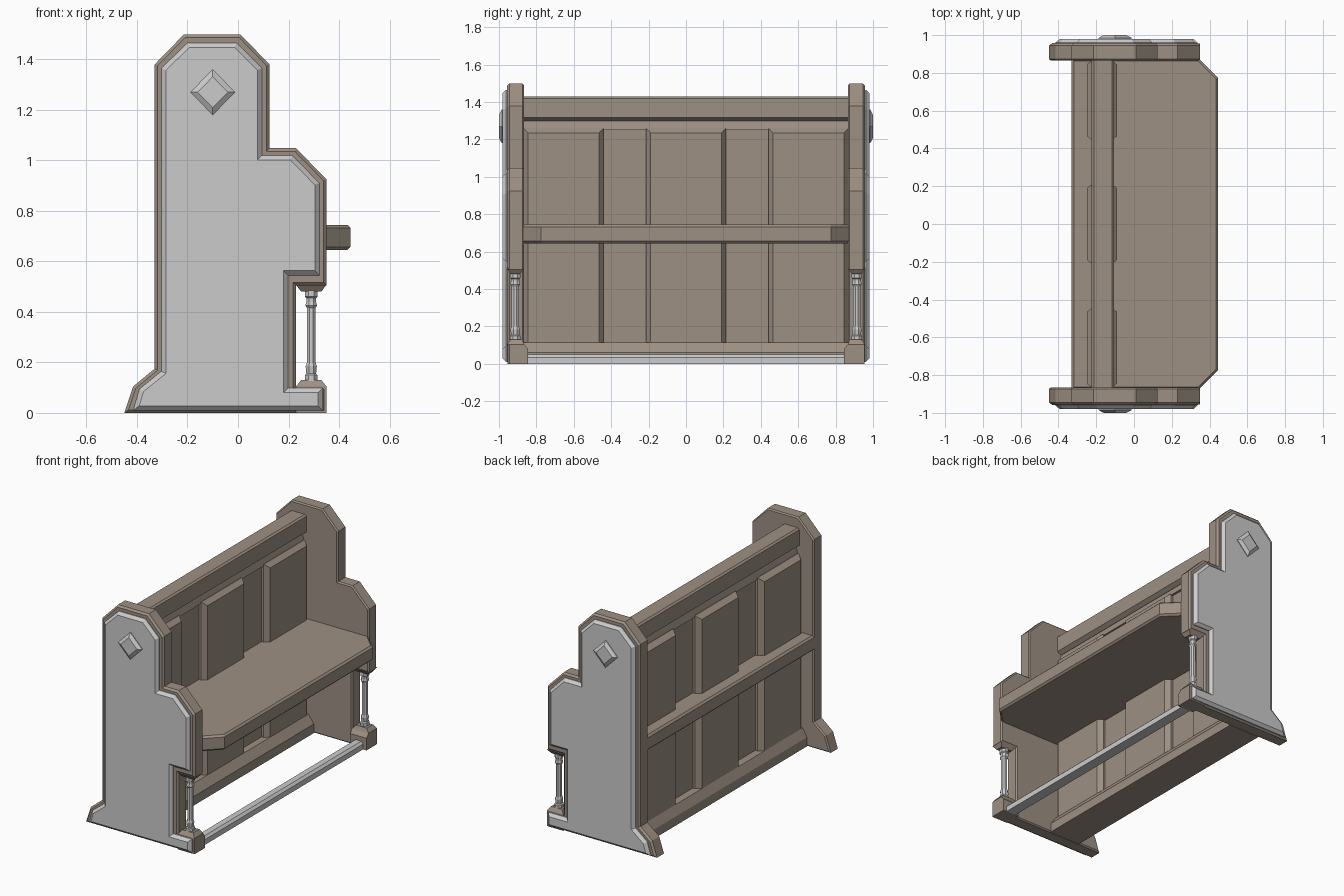
import bpy, bmesh, math
from mathutils import Vector

if "Cube" in bpy.data.objects:
    bpy.data.objects.remove(bpy.data.objects["Cube"])

wood = bpy.data.materials.new("wood")
wood.diffuse_color = (0.34, 0.28, 0.23, 1)
wood.use_nodes = True
wood.node_tree.nodes["Principled BSDF"].inputs["Base Color"].default_value = wood.diffuse_color


def inset(pts, d):
    """Move every edge of a closed 2D outline inward by d."""
    p = [Vector(q) for q in pts]
    n = len(p)
    area = sum(p[i].x * p[(i + 1) % n].y - p[(i + 1) % n].x * p[i].y for i in range(n))
    s = 1 if area > 0 else -1
    out = []
    for i in range(n):
        a = (p[i] - p[i - 1]).normalized()
        b = (p[(i + 1) % n] - p[i]).normalized()
        na, nb = Vector((-a.y, a.x)) * s, Vector((-b.y, b.x)) * s
        out.append(p[i] + (na + nb) * (d / (1 + na.dot(nb))))
    return out


PLACE = {"X": lambda u, v, d: (d, u, v),
         "Y": lambda u, v, d: (u, d, v),
         "Z": lambda u, v, d: (u, v, d)}


def skin(name, rings, mat=None, mirror=False):
    """Join rings of equal length into a closed solid."""
    bm = bmesh.new()
    rs = [[bm.verts.new(c) for c in r] for r in rings]
    n = len(rs[0])
    for lo, hi in zip(rs, rs[1:]):
        for i in range(n):
            j = (i + 1) % n
            bm.faces.new((lo[i], lo[j], hi[j], hi[i]))
    bm.faces.new(rs[0][::-1])
    bm.faces.new(rs[-1])
    bmesh.ops.recalc_face_normals(bm, faces=bm.faces)
    me = bpy.data.meshes.new(name)
    bm.to_mesh(me)
    bm.free()
    ob = bpy.data.objects.new(name, me)
    bpy.context.collection.objects.link(ob)
    if mat:
        me.materials.append(mat)
    if mirror:
        m = ob.modifiers.new("Mirror", "MIRROR")
        m.use_axis = (False, True, False)
        m.use_mirror_merge = False
    return ob


def prism(name, pts, axis, layers, mat=None, mirror=False):
    """Extrude an outline along an axis; layers are (position, inset)."""
    rings = [[PLACE[axis](q.x, q.y, d) for q in inset(pts, k)] for d, k in layers]
    return skin(name, rings, mat, mirror)


def rect(u0, u1, v0, v1):
    return [(u0, v0), (u1, v0), (u1, v1), (u0, v1)]


# stepped end boards with chamfered rim
end_outline = [(-.45, 0), (.35, 0), (.35, .105), (.23, .105), (.23, .505), (.35, .505),
               (.35, .925), (.23, 1.048), (.125, 1.048), (.125, 1.38), (.01, 1.498),
               (-.215, 1.498), (-.33, 1.38), (-.33, .175), (-.415, .105)]
prism("end_board", end_outline, "Y",
      [(.865, .008), (.873, 0), (.945, 0), (.957, .012)], wood, True)

# raised outer panels and diamond bosses
panel_outline = [(-.415, .01), (.335, .01), (.335, .098), (.198, .098), (.198, .545),
                 (.322, .545), (.322, .91), (.215, 1.02), (.095, 1.02), (.095, 1.365),
                 (-.005, 1.465), (-.2, 1.465), (-.303, 1.365), (-.303, .165), (-.39, .095)]
prism("end_panel", panel_outline, "Y", [(.95, 0), (.962, 0), (.98, .018)], None, True)
diamond = [(-.1, 1.18), (-.012, 1.27), (-.1, 1.36), (-.188, 1.27)]
prism("diamond_boss", diamond, "Y", [(.975, 0), (.985, 0), (1, .02)], None, True)

# post base and cap
skin("post_base", [[(x, y, z) for x, y in rect(.23 + k, .35 - k, y0, y1)] for z, k, y0, y1 in
                   [(0, 0, .845, .955), (.08, 0, .845, .955), (.105, 0, .865, .955), (.13, .02, .875, .94)]],
     wood, True)
prism("post_cap", rect(.23, .35, .868, .955), "Z", [(.48, .02), (.507, 0)], wood, True)

# turned front posts, eight sided
turning = [(.125, .027), (.15, .027), (.155, .021), (.185, .024), (.2, .018), (.415, .018),
           (.425, .025), (.44, .021), (.455, .021), (.46, .027), (.485, .027)]
angles = [math.radians(22.5 + 45 * i) for i in range(8)]
skin("front_post", [[(.29 + r * math.cos(a), .913 + r * 1.15 * math.sin(a), z) for a in angles]
                    for z, r in turning], None, True)

# foot rail between the post bases
foot = [(.255, 0), (.325, 0), (.325, .035), (.31, .05), (.27, .05), (.255, .035)]
prism("foot_rail", foot, "Y", [(-.86, 0), (.86, 0)])

# seat with clipped front corners
seat = [(-.33, -.875), (.345, -.875), (.445, -.775), (.445, .775), (.345, .875), (-.33, .875)]
prism("seat", seat, "Z", [(.645, .012), (.657, 0), (.733, 0), (.745, .012)], wood)

# back: core board, rails and raised panels
full = [(-.87, 0), (.87, 0)]
prism("back_core", rect(-.2, -.135, .05, 1.4), "Y", full, wood)
prism("bottom_rail", [(-.28, 0), (-.05, 0), (-.05, .06), (-.09, .115), (-.25, .115), (-.28, .06)],
      "Y", full, wood)
prism("back_moulding", [(-.215, 1.25), (-.12, 1.25), (-.135, 1.3), (-.2, 1.3)], "Y", full, wood)
prism("top_rail", [(-.2, 1.3), (-.13, 1.3), (-.105, 1.317), (-.105, 1.42), (-.117, 1.43),
                   (-.213, 1.43), (-.225, 1.42), (-.225, 1.317)], "Y", full, wood)
for label, y0, y1 in [("left", -.87, -.44), ("middle", -.215, .215), ("right", .44, .87)]:
    prism("back_panel_" + label, rect(y0, y1, .09, 1.26), "X",
          [(-.25, .025), (-.215, 0), (-.12, 0), (-.09, .025)], wood)
